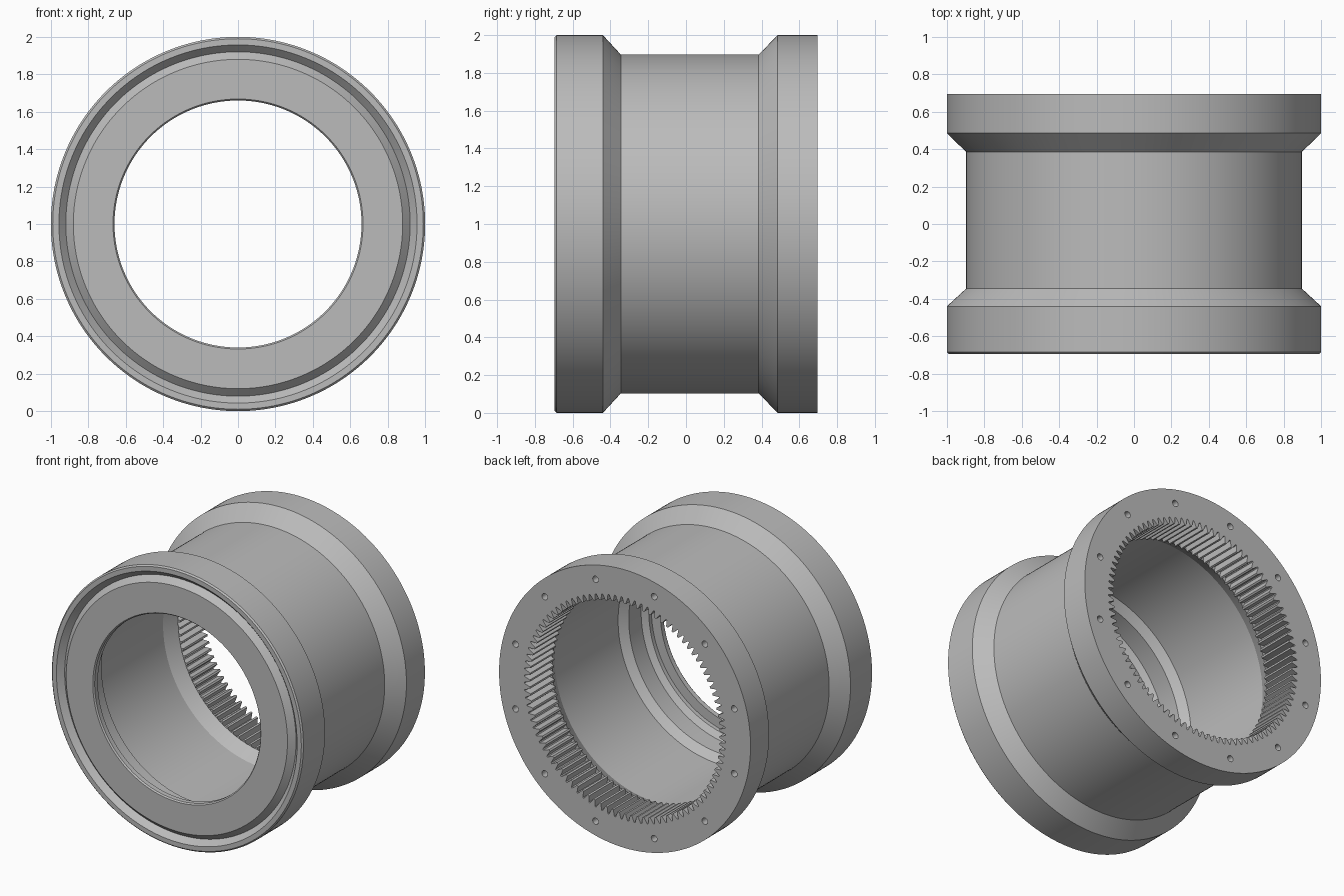
import bpy, bmesh
from math import sin, cos, pi, radians, tau
from mathutils import Vector

if "Cube" in bpy.data.objects:
    bpy.data.objects.remove(bpy.data.objects["Cube"], do_unlink=True)

steel = bpy.data.materials.new("grey steel")
colour = (0.5, 0.5, 0.5, 1)
steel.use_nodes = True
steel.diffuse_color = colour
steel.node_tree.nodes["Principled BSDF"].inputs["Base Color"].default_value = colour


def polar(r, a, y):
    """Point around the horizontal hub axis, which runs along y at z = 1."""
    return Vector((r * cos(a), y, 1 + r * sin(a)))


def finish(bm, name):
    bmesh.ops.recalc_face_normals(bm, faces=bm.faces)
    mesh = bpy.data.meshes.new(name)
    bm.to_mesh(mesh)
    bm.free()
    mesh.materials.append(steel)
    obj = bpy.data.objects.new(name, mesh)
    bpy.context.collection.objects.link(obj)
    return obj


def lathe(name, section, segments):
    """Revolve a closed (y, radius) section."""
    bm = bmesh.new()
    rings = [[bm.verts.new(polar(r, tau * i / segments, y)) for i in range(segments)]
             for y, r in section]
    for k, ring in enumerate(rings):
        nxt = rings[(k + 1) % len(rings)]
        for i in range(segments):
            j = (i + 1) % segments
            bm.faces.new((ring[i], ring[j], nxt[j], nxt[i]))
    return finish(bm, name)


def prism(bm, outline, y0, y1):
    """Add a solid with a (radius, angle) outline running from y0 to y1."""
    a, b = ([bm.verts.new(polar(r, t, y)) for r, t in outline] for y in (y0, y1))
    bm.faces.new(a)
    bm.faces.new(b[::-1])
    for i in range(len(a)):
        j = (i + 1) % len(a)
        bm.faces.new((a[j], a[i], b[i], b[j]))


BACK, FRONT = 0.695, -0.695
outside = [(FRONT + 0.01, 1), (-0.44, 1), (-0.345, 0.897), (0.385, 0.897),
           (0.485, 1), (BACK, 1)]
bore = [(BACK, 0.80), (0.42, 0.80), (0.42, 0.77), (0.32, 0.82), (-0.40, 0.82),
        (-0.45, 0.77), (-0.59, 0.77), (-0.62, 0.73), (-0.65, 0.73),
        (-0.65, 0.66), (-0.685, 0.66), (FRONT, 0.668)]
seal_groove = [(FRONT, 0.88), (FRONT + 0.04, 0.92), (FRONT, 0.957), (FRONT, 0.99)]
hub = lathe("hub_body", outside + bore + seal_groove, 192)

# Ring of bolt holes in the back flange
bm = bmesh.new()
for k in range(12):
    c = polar(0.9, radians(15 + 30 * k), 0)
    loops = [[bm.verts.new(c + Vector((0.023 * cos(t), y, 0.023 * sin(t))))
              for t in (tau * i / 16 for i in range(16))] for y in (0.58, 0.75)]
    bm.faces.new(loops[0])
    bm.faces.new(loops[1])
    for i in range(16):
        j = (i + 1) % 16
        bm.faces.new((loops[0][i], loops[0][j], loops[1][j], loops[1][i]))
cutter = finish(bm, "bolt_hole_cutter")
cutter.hide_render = True
cutter.hide_set(True)
cut = hub.modifiers.new("bolt_holes", "BOOLEAN")
cut.operation = "DIFFERENCE"
cut.solver = "EXACT"
cut.object = cutter
bpy.context.view_layer.objects.active = hub
hub.select_set(True)
bpy.ops.object.modifier_apply(modifier=cut.name)
bpy.data.objects.remove(cutter, do_unlink=True)
bpy.ops.object.shade_smooth_by_angle(angle=radians(25))

# Internal gear teeth behind the back flange opening
TEETH = 96
pitch = tau / TEETH
bm = bmesh.new()
for k in range(TEETH):
    t = k * pitch
    prism(bm, [(0.803, t - pitch * 0.44), (0.803, t + pitch * 0.44),
               (0.755, t + pitch * 0.13), (0.755, t - pitch * 0.13)], 0.42, BACK)
finish(bm, "ring_gear_teeth")
